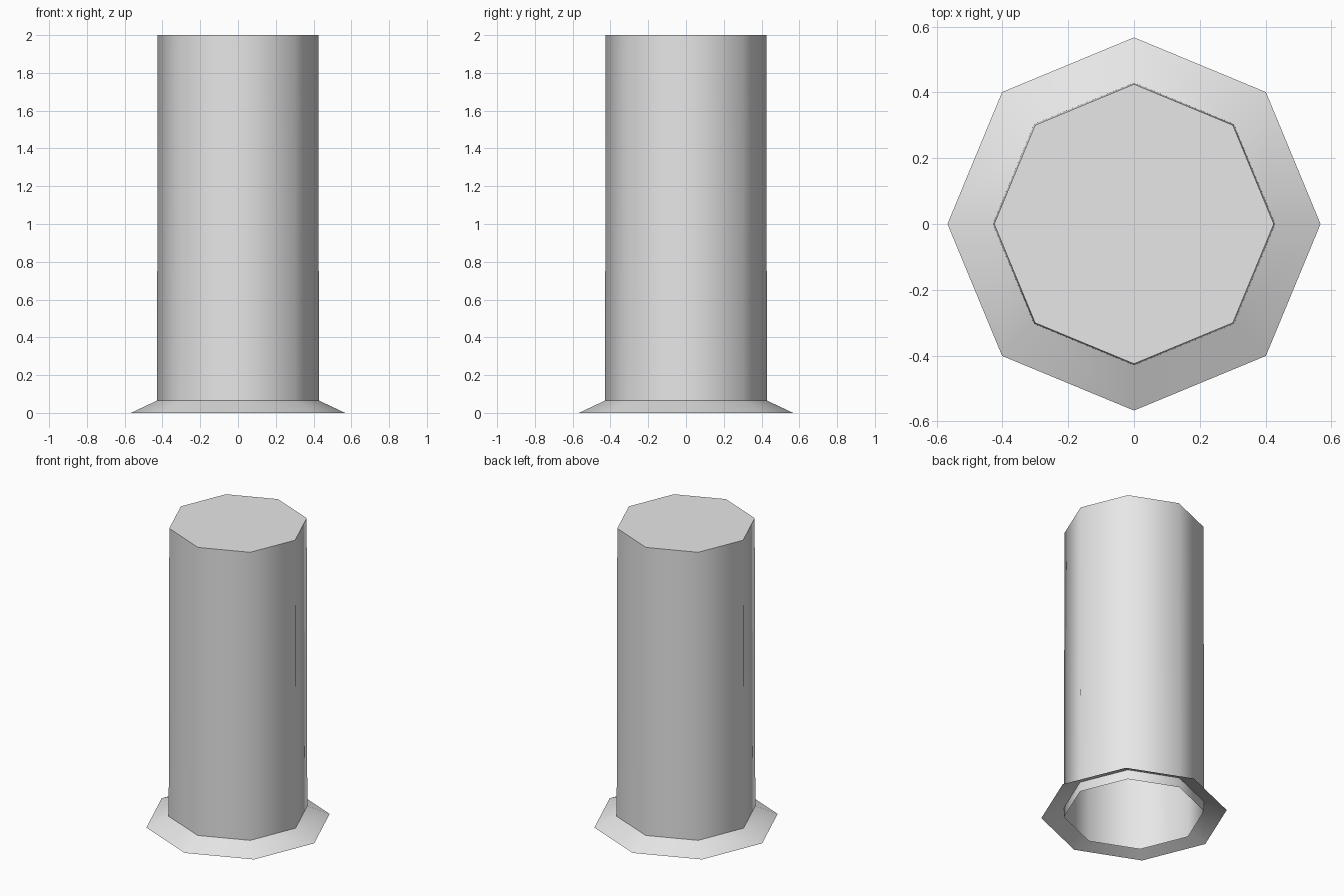
import bpy, bmesh, math
from mathutils import Matrix

cube = bpy.data.objects.get("Cube")
if cube:
    bpy.data.objects.remove(cube, do_unlink=True)

SIDES = 8
HEIGHT = 2.0
SKIRT_TOP = 0.065

# One plain grey for the whole model
grey = bpy.data.materials.new("plain grey")
grey.use_nodes = True
colour = (0.8, 0.8, 0.8, 1)
grey.diffuse_color = colour
grey.node_tree.nodes["Principled BSDF"].inputs["Base Color"].default_value = colour


def octagon_shell(name, bottom_radius, top_radius, height, top_cap):
    """Open-bottomed tapered octagon standing on z = 0, corners on the axes."""
    bm = bmesh.new()
    bmesh.ops.create_cone(bm, cap_ends=top_cap, segments=SIDES,
                          radius1=bottom_radius, radius2=top_radius, depth=height,
                          matrix=Matrix.Translation((0, 0, height / 2)))
    bm.normal_update()
    bottom = [f for f in bm.faces if f.normal.z < -0.9]
    bmesh.ops.delete(bm, geom=bottom, context='FACES_ONLY')
    mesh = bpy.data.meshes.new(name)
    bm.to_mesh(mesh)
    bm.free()
    mesh.materials.append(grey)
    obj = bpy.data.objects.new(name, mesh)
    bpy.context.collection.objects.link(obj)
    # Rounded shading around the sides, crisp top rim
    bpy.ops.object.select_all(action='DESELECT')
    obj.select_set(True)
    bpy.context.view_layer.objects.active = obj
    bpy.ops.object.shade_smooth_by_angle(angle=math.radians(60))
    return obj


# Tall hollow column with a closed top
octagon_shell("column", 0.429, 0.425, HEIGHT, True)

# Thin flared skirt around the foot
octagon_shell("base_skirt", 0.567, 0.429, SKIRT_TOP, False)
